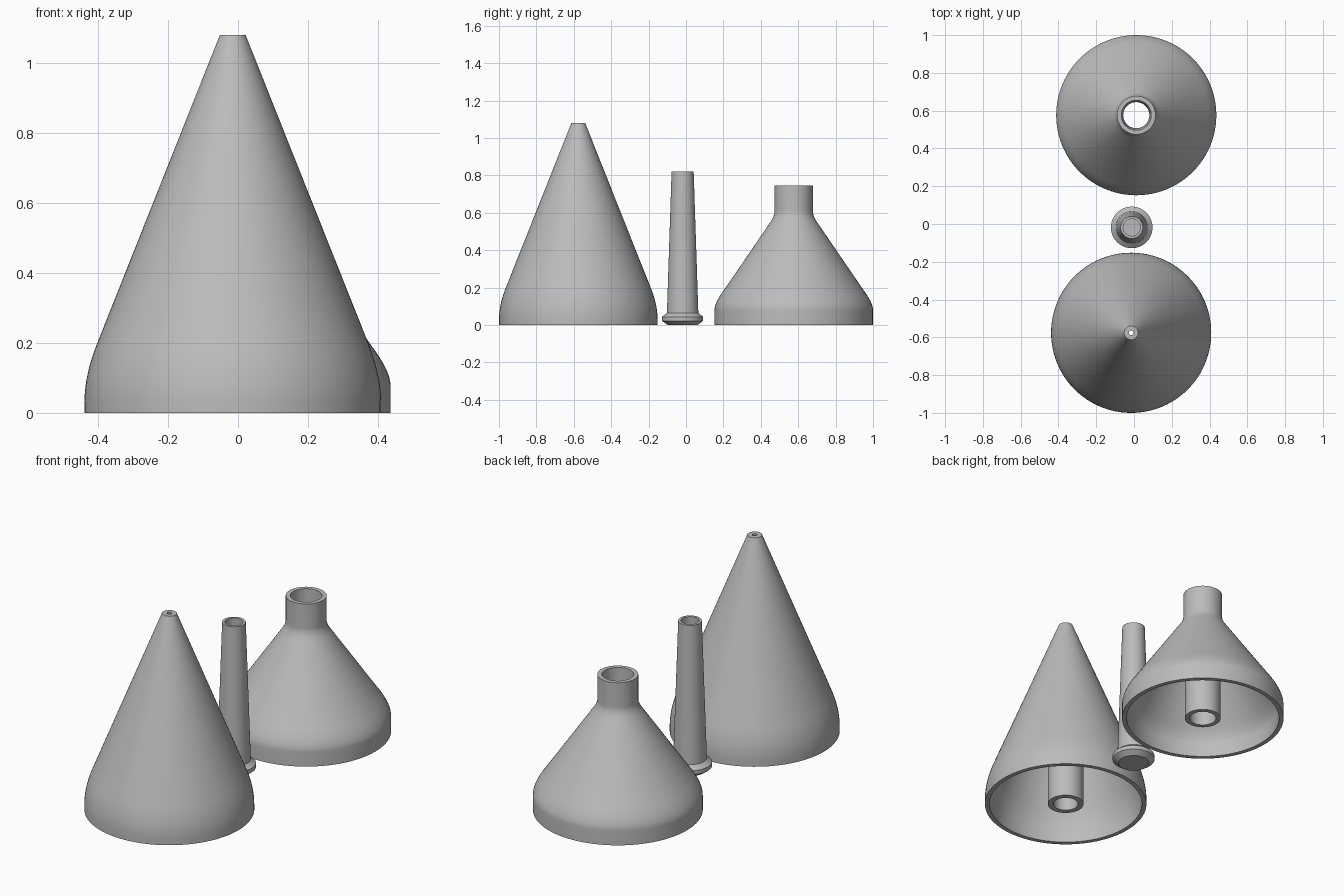
import bpy, bmesh, math
from mathutils import Vector

if "Cube" in bpy.data.objects:
    bpy.data.objects.remove(bpy.data.objects["Cube"])

grey = bpy.data.materials.new("plain grey")
grey.diffuse_color = (0.5, 0.5, 0.5, 1)
grey.use_nodes = True
grey.node_tree.nodes["Principled BSDF"].inputs["Base Color"].default_value = grey.diffuse_color


def bend(a, b, c, n=8):
    """Rounded shoulder from a to c, with the corner at b."""
    a, b, c = Vector(a), Vector(b), Vector(c)
    return [tuple(a * (1 - t) ** 2 + b * 2 * t * (1 - t) + c * t * t)
            for t in (i / n for i in range(n + 1))]


def lathe(name, x, y, profile, closed=True, steps=96):
    """Turn a (radius, height) profile around a vertical axis."""
    bm = bmesh.new()
    verts = [bm.verts.new((r, 0, z)) for r, z in profile]
    edges = [bm.edges.new(p) for p in zip(verts, verts[1:])]
    if closed:
        edges.append(bm.edges.new((verts[-1], verts[0])))
    bmesh.ops.spin(bm, geom=verts + edges, cent=(0, 0, 0), axis=(0, 0, 1),
                   angle=2 * math.pi, steps=steps)
    bmesh.ops.remove_doubles(bm, verts=bm.verts, dist=0.0002)
    bmesh.ops.recalc_face_normals(bm, faces=bm.faces)
    mesh = bpy.data.meshes.new(name)
    bm.to_mesh(mesh)
    bm.free()
    mesh.materials.append(grey)
    obj = bpy.data.objects.new(name, mesh)
    obj.location = (x, y, 0)
    bpy.context.collection.objects.link(obj)
    bpy.ops.object.select_all(action='DESELECT')
    obj.select_set(True)
    bpy.context.view_layer.objects.active = obj
    bpy.ops.object.shade_smooth_by_angle(angle=math.radians(28))


# Tall hollow cone: outer shell, tip hole, tapered bore, inner tube, inner wall
lathe("tall_cone", -0.015, -0.576,
      [(0.424, 0)] + bend((0.424, 0.03), (0.424, 0.11), (0.386, 0.203))
      + [(0.037, 1.08), (0.012, 1.08), (0.012, 0.86), (0.05, 0.82),
         (0.064, 0), (0.094, 0), (0.094, 0.872)]
      + bend((0.362, 0.198), (0.4, 0.11), (0.4, 0.03)) + [(0.4, 0)])

# Hollow tapered stem with a chamfered foot
lathe("stem", -0.012, -0.018,
      [(0, 0), (0.08, 0), (0.11, 0.022), (0.11, 0.044), (0.084, 0.065),
       (0.059, 0.82), (0.045, 0.82), (0.06, 0.08), (0, 0.08)], closed=False)

# Wide funnel-shaped base: shell, neck, through bore, inner tube, inner wall
lathe("wide_funnel", 0.012, 0.576,
      [(0.424, 0)] + bend((0.424, 0.08), (0.424, 0.12), (0.366, 0.197))
      + bend((0.125, 0.55), (0.102, 0.583), (0.102, 0.61))
      + [(0.102, 0.745), (0.079, 0.745), (0.069, 0), (0.094, 0), (0.094, 0.56)]
      + bend((0.345, 0.185), (0.4, 0.115), (0.4, 0.08)) + [(0.4, 0)])
